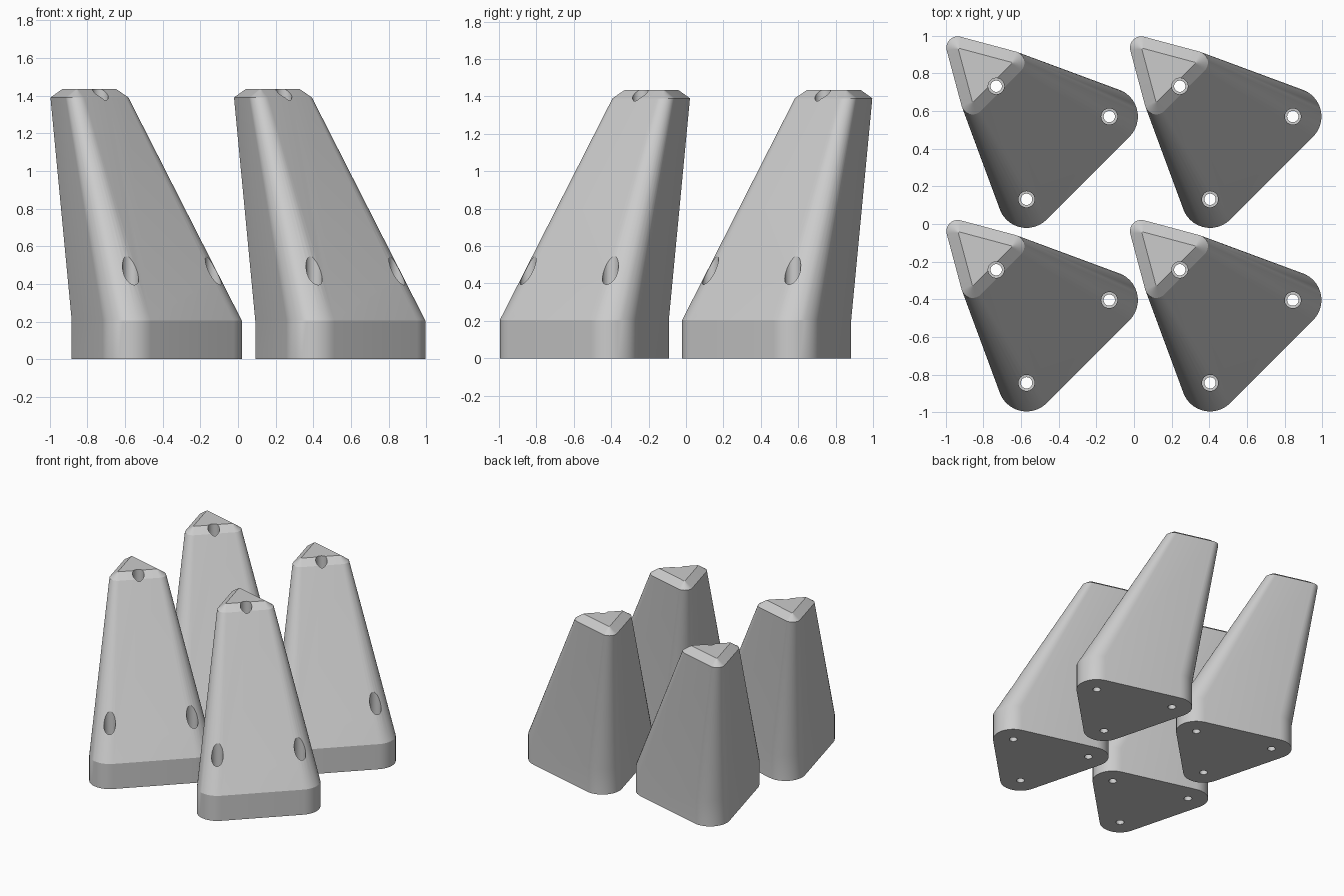
import bpy, bmesh, math
from mathutils import Vector

cube = bpy.data.objects.get("Cube")
if cube:
    bpy.data.objects.remove(cube)

CORNERS = [math.radians(a) for a in (15, 135, 255)]
PITCH = 0.975  # spacing between legs

grey = bpy.data.materials.new("light grey")
grey.use_nodes = True
colour = (0.6, 0.6, 0.6, 1)
grey.diffuse_color = colour
grey.node_tree.nodes["Principled BSDF"].inputs["Base Color"].default_value = colour


def corner_centres(c, reach):
    return [Vector((-c + reach * math.cos(a), c + reach * math.sin(a))) for a in CORNERS]


def rounded_triangle(c, reach, radius, z, steps=12):
    """Section with rounded corners, centred on (-c, c)."""
    ring = []
    for a, p in zip(CORNERS, corner_centres(c, reach)):
        for i in range(steps + 1):
            t = a + math.radians(120) * (i / steps - 0.5)
            ring.append((p.x + radius * math.cos(t), p.y + radius * math.sin(t), z))
    return ring


def circle(p, radius, z, steps=32):
    return [(p.x + radius * math.cos(math.tau * i / steps),
             p.y + radius * math.sin(math.tau * i / steps), z) for i in range(steps)]


def loft(bm, sections):
    rings = [[bm.verts.new(co) for co in s] for s in sections]
    n = len(rings[0])
    for lo, hi in zip(rings, rings[1:]):
        for i in range(n):
            j = (i + 1) % n
            bm.faces.new((lo[i], lo[j], hi[j], hi[i]))
    bm.faces.new(rings[0][::-1])
    bm.faces.new(rings[-1])


def make_object(name, bm):
    mesh = bpy.data.meshes.new(name)
    bm.to_mesh(mesh)
    bm.free()
    mesh.materials.append(grey)
    ob = bpy.data.objects.new(name, mesh)
    bpy.context.collection.objects.link(ob)
    return ob


# Leg: upright foot, leaning tapered body, chamfered tip
bm = bmesh.new()
loft(bm, [rounded_triangle(0.478, 0.359, 0.152, 0),
          rounded_triangle(0.478, 0.359, 0.152, 0.205),
          rounded_triangle(0.812, 0.176, 0.06, 1.39),
          rounded_triangle(0.812, 0.166, 0.004, 1.435)])
leg = make_object("leg_back_right", bm)

# Stepped screw holes, one at each foot corner
bm = bmesh.new()
for p in corner_centres(0.478, 0.359):
    loft(bm, [circle(p, 0.03, -0.1), circle(p, 0.03, 0.06),
              circle(p, 0.043, 0.061), circle(p, 0.043, 1.6)])
cutter = make_object("screw_hole_cutter", bm)
cutter.hide_render = True

cut = leg.modifiers.new("screw_holes", "BOOLEAN")
cut.operation = "DIFFERENCE"
cut.solver = "EXACT"
cut.object = cutter
bpy.ops.object.select_all(action="DESELECT")
bpy.context.view_layer.objects.active = leg
leg.select_set(True)
bpy.ops.object.modifier_apply(modifier=cut.name)
bpy.data.objects.remove(cutter)
bpy.ops.object.shade_smooth_by_angle(angle=math.radians(20))

# Remaining legs of the set
for name, x, y in (("leg_back_left", 1, 0), ("leg_front_right", 0, -1), ("leg_front_left", 1, -1)):
    copy = leg.copy()
    copy.name = name
    copy.location = (x * PITCH, y * PITCH, 0)
    bpy.context.collection.objects.link(copy)
